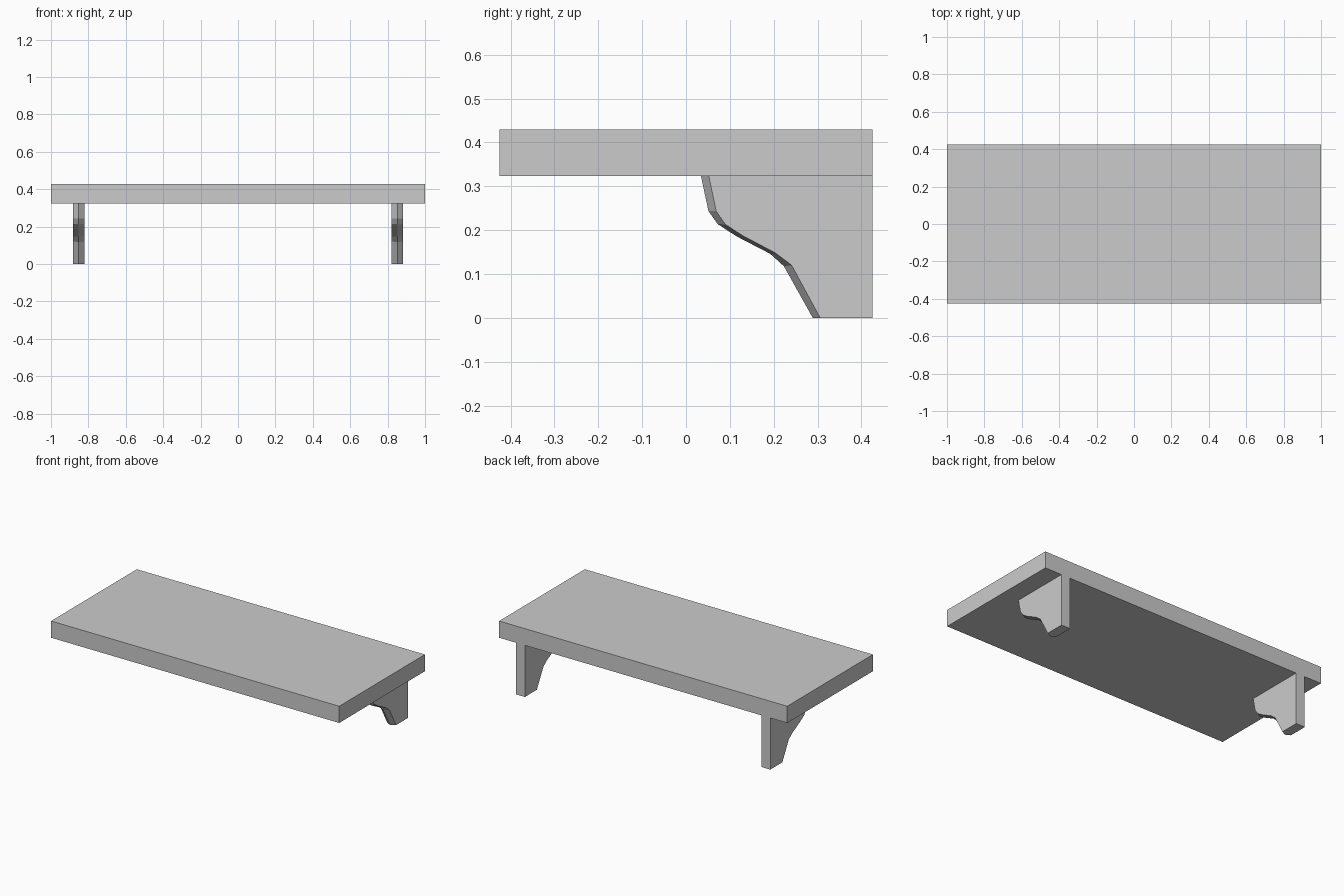
import bpy, bmesh

if "Cube" in bpy.data.objects:
    bpy.data.objects.remove(bpy.data.objects["Cube"])


def make_object(name, bm):
    bmesh.ops.recalc_face_normals(bm, faces=bm.faces)
    mesh = bpy.data.meshes.new(name)
    bm.to_mesh(mesh)
    bm.free()
    obj = bpy.data.objects.new(name, mesh)
    bpy.context.collection.objects.link(obj)
    return obj


# Shelf board
bm = bmesh.new()
bmesh.ops.create_cube(bm, size=1)
bmesh.ops.scale(bm, vec=(2, 0.85, 0.105), verts=bm.verts)
bmesh.ops.translate(bm, vec=(0, 0, 0.3765), verts=bm.verts)
make_object("shelf_board", bm)

# Bracket front curve (y, z): central ridge and the side edges behind it
TOP, BACK = 0.324, 0.425
RIDGE = [(0.034, TOP), (0.051, 0.244), (0.072, 0.214), (0.115, 0.186),
         (0.192, 0.146), (0.223, 0.118), (0.289, 0)]
EDGE = [(0.052, TOP), (0.069, 0.243), (0.090, 0.213), (0.130, 0.187),
        (0.204, 0.148), (0.241, 0.120), (0.306, 0)]


def make_bracket(name, x, half=0.031):
    bm = bmesh.new()

    def line(points, px):
        return [bm.verts.new((px, y, z)) for y, z in points]

    back = [(BACK, 0), (BACK, TOP)]
    left = line(EDGE + back, x - half)
    right = line(EDGE + back, x + half)
    ridge = line(RIDGE, x)
    # Flat sides
    bm.faces.new(left)
    bm.faces.new(right)
    # Two-facet front edge
    for i in range(len(RIDGE) - 1):
        for side in (left, right):
            bm.faces.new((side[i], side[i + 1], ridge[i + 1], ridge[i]))
    # Back, bottom and top
    bm.faces.new((left[-2], left[-1], right[-1], right[-2]))
    bm.faces.new((left[-2], left[-3], ridge[-1], right[-3], right[-2]))
    bm.faces.new((left[-1], left[0], ridge[0], right[0], right[-1]))
    make_object(name, bm)


# Mirrored pair of brackets
for label, sign in (("left", -1), ("right", 1)):
    make_bracket(label + "_bracket", sign * 0.852)
